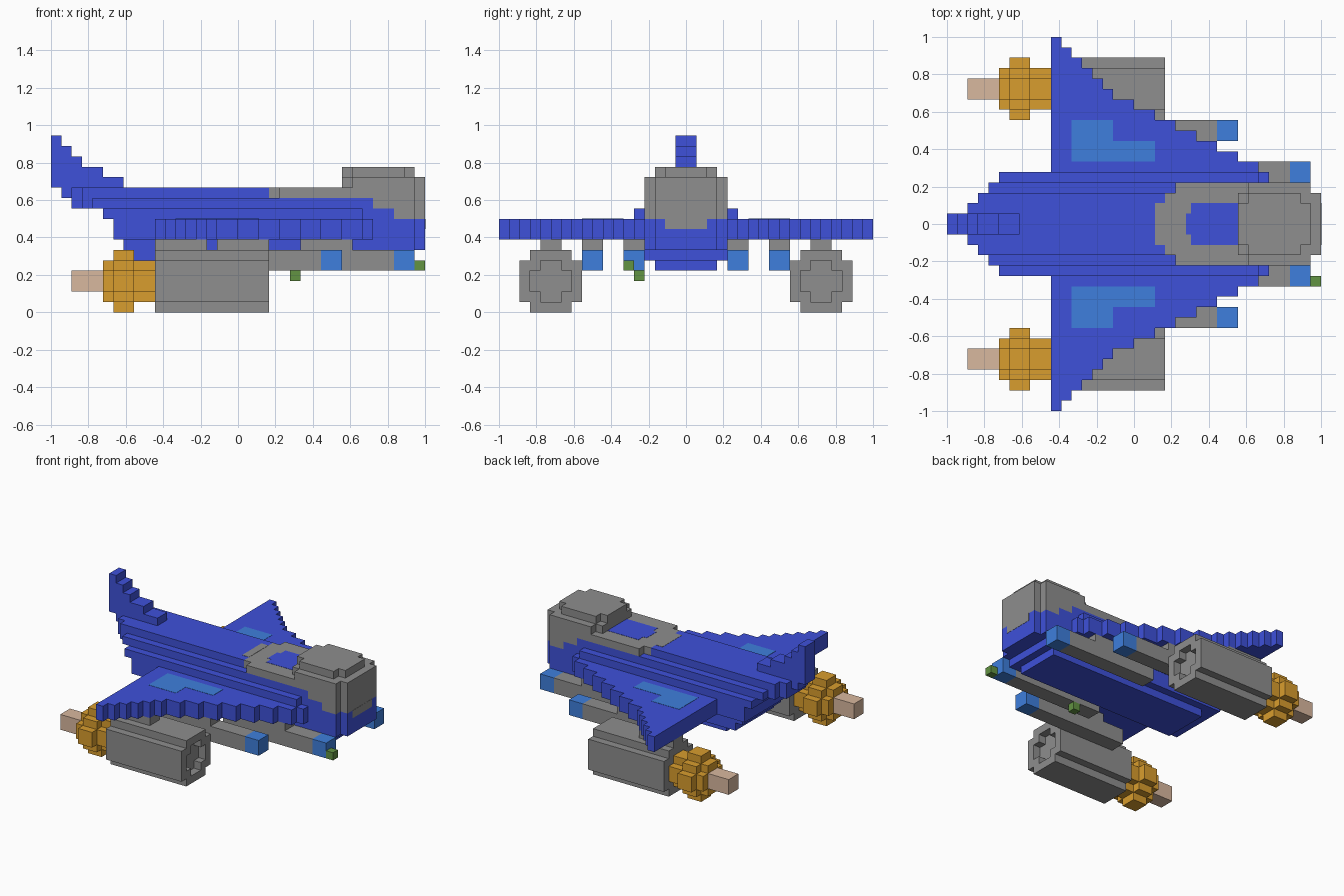
import bpy, bmesh
from mathutils import Vector

if "Cube" in bpy.data.objects:
    bpy.data.objects.remove(bpy.data.objects["Cube"], do_unlink=True)

U = 1 / 18      # one block; all sizes below are counted in blocks
THIN = 0.03     # thickness of painted plates, in blocks


def material(name, rgb):
    lin = [((c / 255 + 0.055) / 1.055) ** 2.4 for c in rgb] + [1]
    m = bpy.data.materials.new(name)
    m.use_nodes = True
    m.diffuse_color = lin
    m.node_tree.nodes["Principled BSDF"].inputs["Base Color"].default_value = lin
    return m


BLUE = material("royal_blue", (62, 81, 218))
GRAY = material("metal_gray", (142, 142, 142))
ORANGE = material("exhaust_orange", (217, 157, 46))
TAN = material("flame_tan", (217, 184, 159))
SKY = material("light_blue", (62, 127, 221))
GREEN = material("lamp_green", (98, 147, 66))


def stepped(steps, end, mid=0):
    """Symmetric staircase outline from (start, half width) steps."""
    side = []
    for n, (a, half) in enumerate(steps):
        b = steps[n + 1][0] if n + 1 < len(steps) else end
        side += [(a, half), (b, half)]
    return [(a, mid + h) for a, h in side] + [(a, mid - h) for a, h in reversed(side)]


def rect(a0, a1, b0, b1):
    return [(a0, b0), (a1, b0), (a1, b1), (a0, b1)]


def place(axis, a, b, w):
    # z: outline in x,y   x: outline in z,y   y: outline in x,z
    x, y, z = {"z": (a, b, w), "x": (w, b, a), "y": (a, w, b)}[axis]
    return Vector((x * U - 1, y * U, z * U))


def build(name, mat, prisms):
    """Object made of extruded outlines: (axis, outline, start, end)."""
    bm = bmesh.new()
    for axis, outline, w0, w1 in prisms:
        verts = [bm.verts.new(place(axis, a, b, w0)) for a, b in outline]
        face = bm.faces.new(verts)
        top = bmesh.ops.extrude_face_region(bm, geom=[face])
        move = place(axis, 0, 0, w1) - place(axis, 0, 0, w0)
        bmesh.ops.translate(bm, vec=move,
                            verts=[g for g in top["geom"] if isinstance(g, bmesh.types.BMVert)])
    bmesh.ops.recalc_face_normals(bm, faces=bm.faces)
    mesh = bpy.data.meshes.new(name)
    bm.to_mesh(mesh)
    bm.free()
    mesh.materials.append(mat)
    ob = bpy.data.objects.new(name, mesh)
    bpy.context.collection.objects.link(ob)
    return ob


# Fuselage: one stepped slab per group of layers (bottom, top, steps, end)
hull = [
    (4, 5, [(10, 3)], 33),
    (5, 6, [(8, 4)], 34),
    (6, 7, [(7, 4), (35, 3)], 36),
    (7, 9, [(6, 5), (31, 4), (35, 3)], 36),
    (9, 10, [(5, 5), (30, 4)], 33),
    (10, 11, [(2, 2), (3, 3), (4, 4)], 31),
    (11, 12, [(1, 1), (2, 2), (3, 3)], 21),
]
build("fuselage", BLUE, [("z", stepped(s, e), k0, k1) for k0, k1, s, e in hull])

# Nose and canopy
nose = [
    (9, 10, [(33, 4), (35, 3)], 36),
    (10, 11, [(31, 4), (35, 3)], 36),
    (11, 12, [(21, 3), (22, 4), (35, 3)], 36),
    (12, 13, [(28, 3), (29, 4), (35, 3)], 36),
    (13, 14, [(28, 2), (29, 3), (34, 2)], 35),
]
build("nose_and_canopy", GRAY, [("z", stepped(s, e), k0, k1) for k0, k1, s, e in nose])
build("canopy_rear_trim", GRAY, [("z", rect(20, 21, -2, 2), 12, 12 + THIN)])
build("canopy_panel", BLUE, [("z", stepped([(23, 1), (23.5, 2)], 28), 12, 12 + THIN)])
build("nose_chin_trim", GRAY, [("x", rect(8, 9, -2, 2), 36, 36 + THIN)])

# Tail fin
fin_outline = [(0, 12), (0, 17), (1, 17), (1, 16), (2, 16), (2, 15), (3, 15),
               (3, 14), (5, 14), (5, 13), (7, 13), (7, 12)]
build("tail_fin", BLUE, [("y", fin_outline, -1, 1)])

# Wings: leading edge steps back from root to tip
leading_edge = [31, 30, 28, 26, 24, 22, 20, 18, 16, 15, 14, 13, 12, 11]
wing_outline = [(10, 4)]
for row, x in enumerate(leading_edge):
    wing_outline += [(x, 4 + row), (x, 5 + row)]
wing_outline.append((10, 18))
patch_outline = [(12, 6), (20, 6), (20, 8), (16, 8), (16, 10), (12, 10)]

plus = [(1, 1), (2, 2), (4, 1)]
flange = [(0, 1), (1, 2), (2, 3), (4, 2), (5, 1)]
casing = [(0, 2), (1, 3), (5, 2)]

for side, s in (("front", -1), ("back", 1)):
    def flip(outline):
        return [(a, b * s) for a, b in outline]

    build(f"{side}_wing", BLUE, [("z", flip(wing_outline), 7, 9)])
    build(f"{side}_wing_panel", SKY, [("z", flip(patch_outline), 9, 9 + THIN)])

    # Engine with a cross-shaped intake recess
    mid = 13 * s
    engine = build(f"{side}_engine", GRAY, [("x", stepped(casing, 6, mid), 10, 21)])
    cutter = build("intake_cutter", GRAY, [("x", stepped(plus, 5, mid), 20, 22)])
    cutter.hide_render = True
    cut = engine.modifiers.new("intake", "BOOLEAN")
    cut.operation, cut.object, cut.solver = "DIFFERENCE", cutter, "EXACT"
    deps = bpy.context.evaluated_depsgraph_get()
    carved = bpy.data.meshes.new_from_object(engine.evaluated_get(deps))
    engine.modifiers.clear()
    engine.data = carved
    bpy.data.objects.remove(cutter, do_unlink=True)

    build(f"{side}_engine_pylon", GRAY, [("z", flip(rect(10, 15, 12, 14)), 6, 7)])
    build(f"{side}_exhaust", ORANGE, [("x", stepped(plus, 5, mid), 5, 10),
                                      ("x", stepped(flange, 6, mid), 6, 8)])
    build(f"{side}_flame", TAN, [("z", flip(rect(2, 5, 12, 14)), 2, 4)])

    # Missiles under the wing: (name, inner edge, tail, tip, pylon start)
    for name, y, x0, x1, p in (("inner", 4, 20, 35, 24), ("outer", 8, 13, 28, 16)):
        build(f"{side}_{name}_missile", GRAY, [
            ("z", flip(rect(x0, x1 - 2, y, y + 2)), 4, 6),
            ("z", flip(rect(p, p + 5, y, y + 2)), 6, 7)])
        build(f"{side}_{name}_missile_tip", SKY,
              [("z", flip(rect(x1 - 2, x1, y, y + 2)), 4, 6)])

# Small lamps on the front inner missile
build("belly_lamp", GREEN, [("z", rect(23, 24, -5, -4), 3, 4)])
build("tip_lamp", GREEN, [("z", rect(35, 36, -6, -5), 4, 5)])
